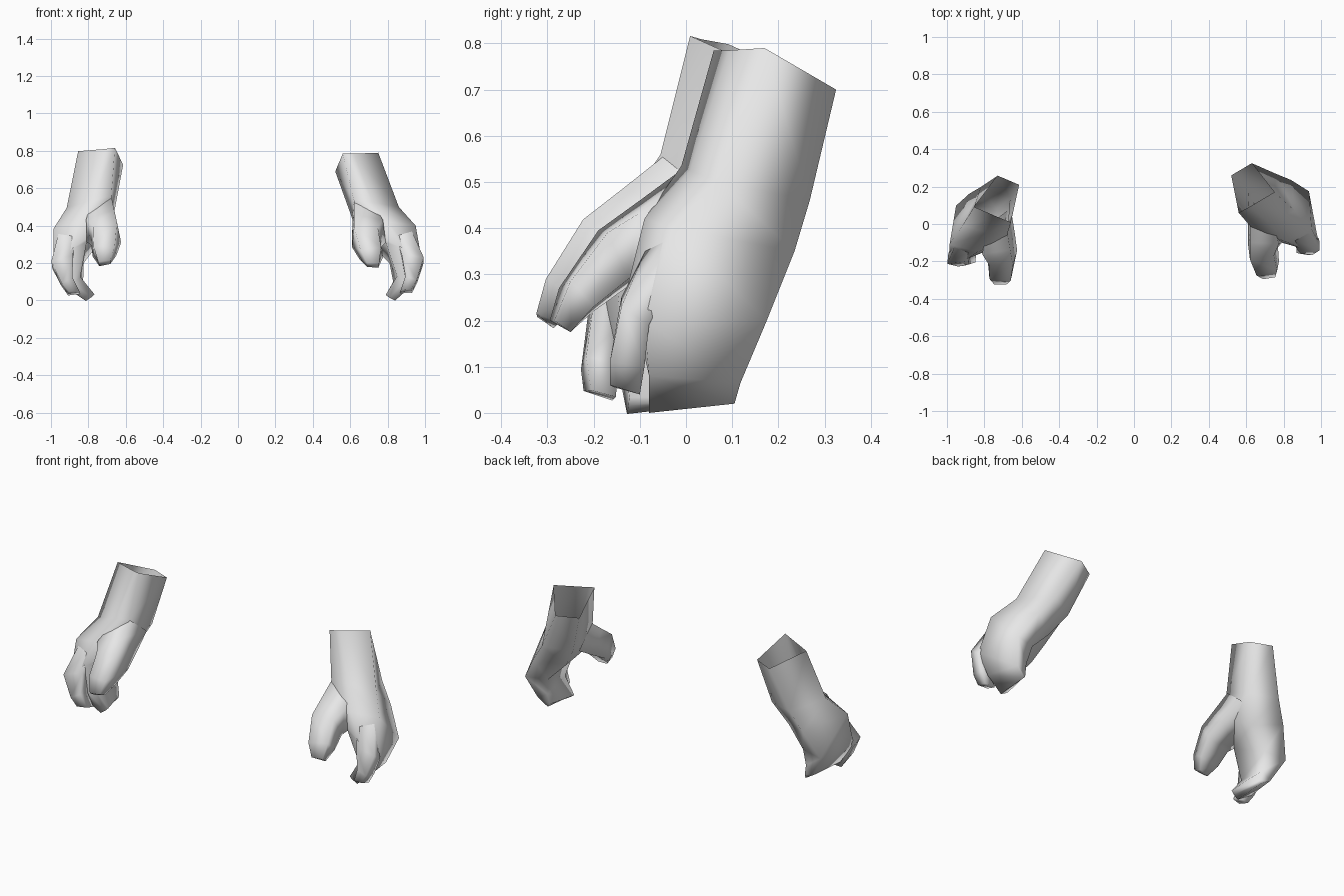
import bpy, bmesh, math
from mathutils import Matrix, Vector

skin = bpy.data.materials.new("light_grey")
skin.diffuse_color = (0.8, 0.8, 0.8, 1)

# Cross-sections of one hand, each part running from its root to its tip
PALM = [  # inner front, mid front, outer front, outer back, inner back
    [(.56, .06, .785), (.62, .093, .785), (.75, .17, .79), (.63, .325, .70), (.52, .26, .69)],
    [(.62, -.01, .535), (.72, .01, .525), (.86, .07, .50), (.76, .268, .46), (.61, .19, .44)],
    [(.64, -.05, .40), (.80, -.09, .42), (.95, -.03, .40), (.84, .235, .35), (.70, .13, .31)],
    [(.79, -.10, .31), (.88, -.125, .28), (.985, -.09, .20), (.935, .175, .20), (.81, .14, .20)],
    [(.85, -.08, .13), (.89, -.08, .10), (.93, -.08, .08), (.89, .118, .065), (.83, .115, .10)],
    [(.79, -.08, .03), (.81, -.08, .015), (.84, -.08, .0), (.835, .105, .02), (.825, .10, .035)],
]
THUMB = [  # top inner, top outer, bottom outer, bottom inner
    [(.62, -.005, .53), (.74, .005, .49), (.76, .04, .37), (.612, .13, .42)],
    [(.62, -.10, .46), (.775, -.105, .43), (.79, -.10, .31), (.61, .0, .345)],
    [(.62, -.19, .395), (.748, -.17, .39), (.77, -.125, .29), (.61, -.11, .285)],
    [(.655, -.275, .27), (.765, -.25, .285), (.775, -.20, .23), (.65, -.20, .22)],
    [(.69, -.295, .20), (.755, -.285, .20), (.75, -.25, .175), (.69, -.245, .18)],
]
INDEX = [  # outer front, outer back, inner back, inner front
    [(.93, -.05, .37), (.945, -.04, .27), (.85, -.03, .28), (.84, -.08, .37)],
    [(.993, -.14, .23), (.99, -.08, .19), (.88, -.08, .20), (.875, -.14, .25)],
    [(.955, -.165, .11), (.96, -.09, .10), (.895, -.09, .12), (.895, -.16, .13)],
    [(.925, -.165, .06), (.93, -.10, .04), (.865, -.10, .04), (.87, -.155, .055)],
]

# The left hand is mirrored and posed slightly differently
LEFT = Matrix(((-1, -.05, -.15, .0225),
               (-.12, .96, -.04, .05),
               (-.12, 0, 1, .0984),
               (0, 0, 0, 1)))


def loft(name, rings, matrix):
    """Skin a stack of rings, leaving the root open and closing the tip."""
    bm = bmesh.new()
    loops = [[bm.verts.new(matrix @ Vector(p)) for p in ring] for ring in rings]
    n = len(loops[0])
    for a, b in zip(loops, loops[1:]):
        for i in range(n):
            j = (i + 1) % n
            bm.faces.new((a[i], a[j], b[j], b[i]))
    bm.faces.new(loops[-1])
    bmesh.ops.recalc_face_normals(bm, faces=bm.faces[:])
    # keep the sides facing away from the part's centre line
    centre = sum((v.co for v in loops[0] + loops[1]), Vector()) / (2 * n)
    bm.faces.ensure_lookup_table()
    facing = sum((f.calc_center_median() - centre).dot(f.normal) for f in bm.faces[:n])
    if facing < 0:
        bmesh.ops.reverse_faces(bm, faces=bm.faces[:])
    mesh = bpy.data.meshes.new(name)
    bm.to_mesh(mesh)
    bm.free()
    mesh.materials.append(skin)
    obj = bpy.data.objects.new(name, mesh)
    bpy.context.collection.objects.link(obj)
    bpy.ops.object.select_all(action='DESELECT')
    obj.select_set(True)
    bpy.context.view_layer.objects.active = obj
    bpy.ops.object.shade_smooth_by_angle(angle=math.radians(120))


for side, matrix in (("right", Matrix.Identity(4)), ("left", LEFT)):
    loft(side + "_palm_and_folded_fingers", PALM, matrix)
    loft(side + "_thumb", THUMB, matrix)
    loft(side + "_index_finger", INDEX, matrix)
